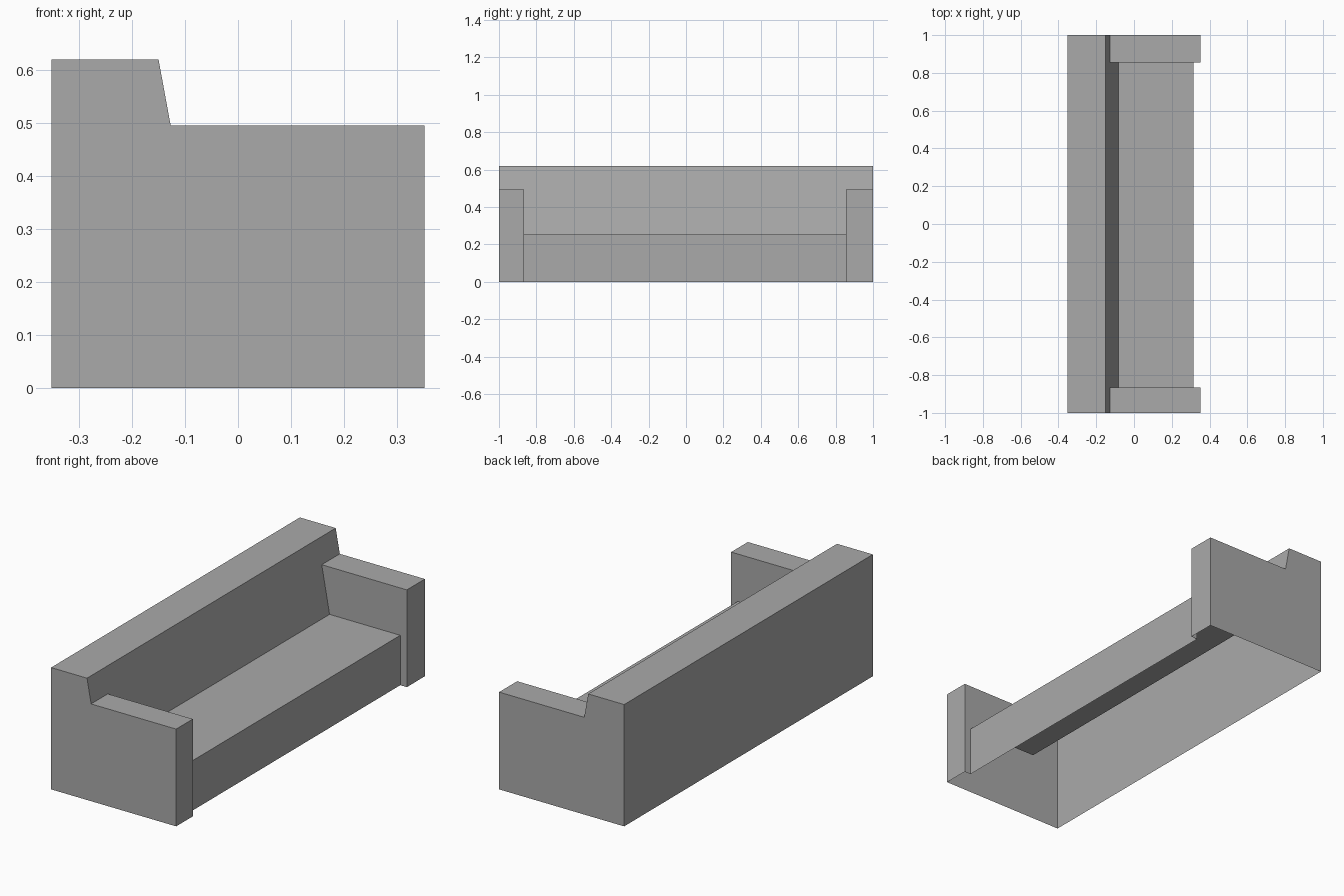
import bpy
import bmesh

cube = bpy.data.objects.get("Cube")
if cube:
    bpy.data.objects.remove(cube, do_unlink=True)

grey = bpy.data.materials.new("plain grey")
grey.use_nodes = True
colour = (0.4, 0.4, 0.4, 1)
grey.diffuse_color = colour
grey.node_tree.nodes["Principled BSDF"].inputs["Base Color"].default_value = colour

# Profile corners (x, z) shared by the parts
REAR, NOSE, LIP = -0.352, 0.352, 0.315
TOP, ARM, SEAT = 0.62, 0.495, 0.254
back_foot = (REAR, 0)
back_top = (REAR, TOP)
back_edge = (-0.15, TOP)
arm_root = (-0.127, ARM)
seat_root = (-0.083, SEAT)
arm_top, arm_foot = (NOSE, ARM), (NOSE, 0)
seat_edge, seat_foot = (LIP, SEAT), (LIP, 0)

END = 1.0
INNER_FRONT, INNER_REAR = -0.866, 0.855


def strip(bm, profile, y0, y1):
    """Sweep an open profile between two y positions."""
    for (ax, az), (bx, bz) in zip(profile, profile[1:]):
        corners = [(ax, y0, az), (bx, y0, bz), (bx, y1, bz), (ax, y1, az)]
        bm.faces.new([bm.verts.new(c) for c in corners])


def panel(bm, outline, y, side):
    """Flat wall at y, facing along side (+1 or -1)."""
    points = outline if side > 0 else outline[::-1]
    bm.faces.new([bm.verts.new((x, y, z)) for x, z in points])


def finish(bm, name):
    bmesh.ops.remove_doubles(bm, verts=bm.verts, dist=0.0001)
    mesh = bpy.data.meshes.new(name)
    bm.to_mesh(mesh)
    bm.free()
    mesh.materials.append(grey)
    bpy.context.collection.objects.link(bpy.data.objects.new(name, mesh))


# Backrest: full-length upper shell, sloping down to the seat between the arms
bm = bmesh.new()
strip(bm, [back_foot, back_top, back_edge, arm_root], -END, END)
strip(bm, [arm_root, seat_root], INNER_FRONT, INNER_REAR)
finish(bm, "backrest")

# Seat: top and front apron, open underneath
bm = bmesh.new()
strip(bm, [seat_root, seat_edge, seat_foot], INNER_FRONT, INNER_REAR)
finish(bm, "seat")

# Arms: stepped end wall, inner wall above and ahead of the seat, top and nose
end_wall = [back_foot, back_top, back_edge, arm_root, arm_top, arm_foot]
inner_wall = [arm_root, arm_top, arm_foot, seat_foot, seat_edge, seat_root]
for name, side, inner in (("front_arm", -1, INNER_FRONT), ("rear_arm", 1, INNER_REAR)):
    outer = side * END
    bm = bmesh.new()
    strip(bm, [arm_root, arm_top, arm_foot], min(inner, outer), max(inner, outer))
    panel(bm, end_wall, outer, side)
    panel(bm, inner_wall, inner, -side)
    finish(bm, name)
